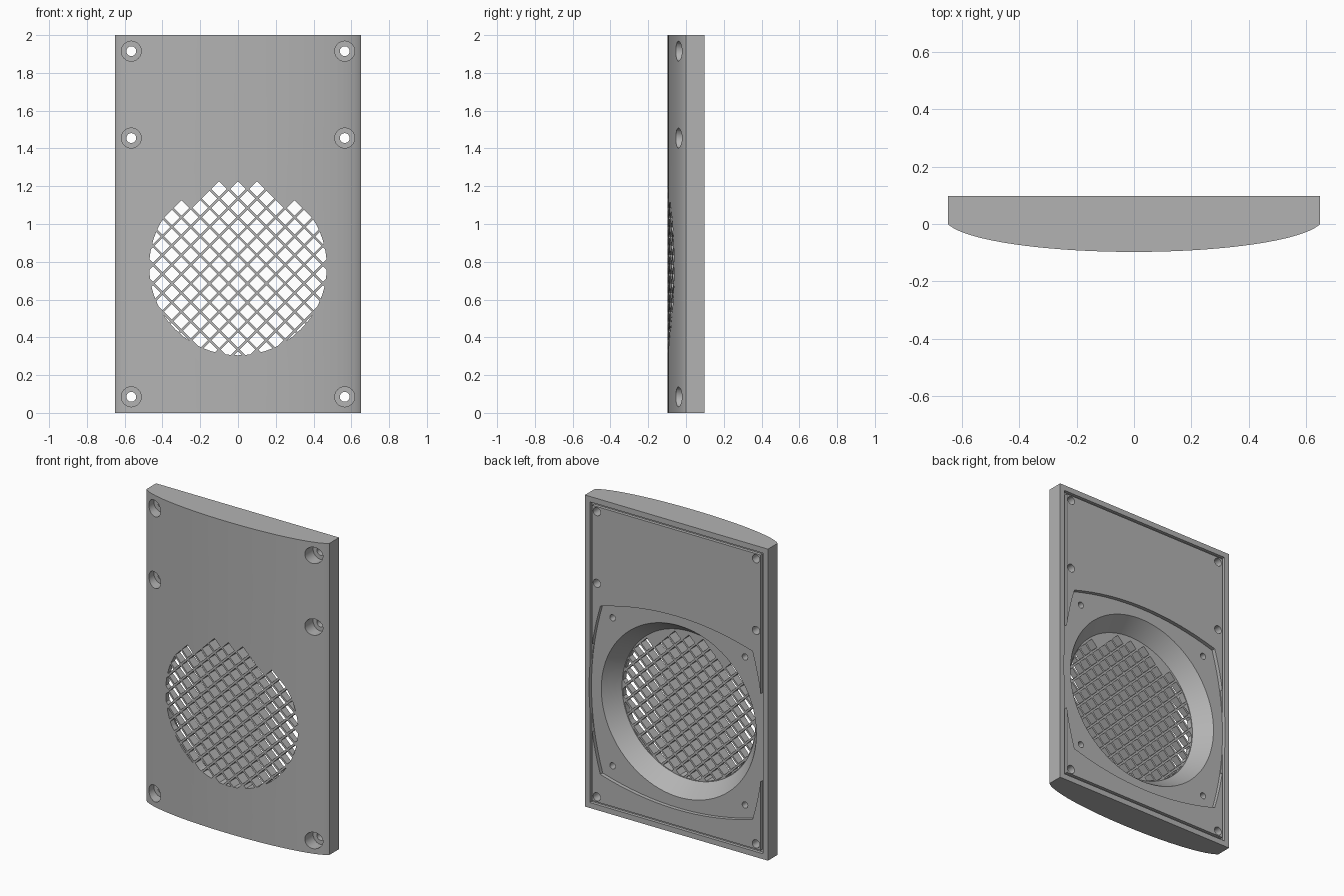
import bpy, bmesh
from math import sin, cos, pi, sqrt
from mathutils import Matrix, Vector

cube = bpy.data.objects.get("Cube")
if cube:
    bpy.data.objects.remove(cube)

HALF_W, HEIGHT, BACK = 0.65, 2.0, 0.0975
CENTRE_Z, GRILLE_R = 0.775, 0.47


def add_object(name, bm):
    bmesh.ops.recalc_face_normals(bm, faces=bm.faces)
    mesh = bpy.data.meshes.new(name)
    bm.to_mesh(mesh)
    bm.free()
    obj = bpy.data.objects.new(name, mesh)
    bpy.context.collection.objects.link(obj)
    return obj


def add_prism(bm, outline, y0, y1):
    """Extrude an (x, z) outline from y0 to y1."""
    face = bm.faces.new([bm.verts.new((x, y0, z)) for x, z in outline])
    new = bmesh.ops.extrude_face_region(bm, geom=[face])["geom"]
    verts = [v for v in new if isinstance(v, bmesh.types.BMVert)]
    bmesh.ops.translate(bm, verts=verts, vec=(0, y1 - y0, 0))


def prism(name, outline, y0, y1):
    bm = bmesh.new()
    add_prism(bm, outline, y0, y1)
    return add_object(name, bm)


def add_cone(bm, x, z, y0, r0, y1, r1, sides=24):
    """Cylinder or cone along y with radius r0 at y0 and r1 at y1."""
    place = Matrix.Translation((x, (y0 + y1) / 2, z)) @ Matrix.Rotation(-pi / 2, 4, "X")
    bmesh.ops.create_cone(bm, cap_ends=True, segments=sides, radius1=r0,
                          radius2=r1, depth=y1 - y0, matrix=place)


def cones(name, rows, sides=24):
    bm = bmesh.new()
    for row in rows:
        add_cone(bm, *row, sides=sides)
    return add_object(name, bm)


def boolean(target, cutter, operation="DIFFERENCE"):
    mod = target.modifiers.new("cut", "BOOLEAN")
    mod.operation, mod.solver, mod.object = operation, "EXACT", cutter
    bpy.context.view_layer.objects.active = target
    bpy.ops.object.modifier_apply(modifier=mod.name)
    bpy.data.objects.remove(cutter)


def rectangle(inset):
    x = HALF_W - inset
    return [(-x, inset), (x, inset), (x, HEIGHT - inset), (-x, HEIGHT - inset)]


# Panel body: flat back, gently bowed front
def bow(x):
    edge = sqrt(1 - (HALF_W / 0.66) ** 2)
    return -BACK * (sqrt(1 - (x / 0.66) ** 2) - edge) / (1 - edge)


STEPS = 40
bm = bmesh.new()
xs = [-HALF_W * cos(pi * i / STEPS) for i in range(STEPS + 1)]
profile = [(x, bow(x)) for x in xs] + [(HALF_W, BACK), (-HALF_W, BACK)]
base = bm.faces.new([bm.verts.new((x, y, 0)) for x, y in profile])
top = bmesh.ops.extrude_face_region(bm, geom=[base])["geom"]
bmesh.ops.translate(bm, verts=[v for v in top if isinstance(v, bmesh.types.BMVert)],
                    vec=(0, 0, HEIGHT))
panel = add_object("speaker_panel", bm)

# Seal groove around the back
groove = prism("groove_cutter", rectangle(0.035), BACK - 0.02, 0.2)
boolean(groove, prism("groove_core", rectangle(0.052), 0, 0.3))
boolean(panel, groove)

# Driver seat: square recess with bowed sides
CORNER, BULGE, SEAT_Y, ARC = 0.54, 0.08, 0.073, 16
outline = []
for side in range(4):
    a = side * pi / 2
    for i in range(ARC):
        t = 2 * i / ARC - 1
        u, v = CORNER + BULGE * (1 - t * t), CORNER * t
        outline.append((u * cos(a) - v * sin(a), CENTRE_Z + u * sin(a) + v * cos(a)))
boolean(panel, prism("seat_cutter", outline, SEAT_Y, 0.2))

# Funnel behind the grille
FLOOR_Y, MOUTH_R = -0.03, 0.55
slope = (MOUTH_R - GRILLE_R) / (SEAT_Y - FLOOR_Y)
funnel = cones("funnel_cutter", [(0, CENTRE_Z, FLOOR_Y, GRILLE_R + 0.005,
               SEAT_Y + 0.01, MOUTH_R + 0.01 * slope)], sides=96)
boolean(panel, funnel)

# Grille: lattice of diamond openings trimmed to a circle
PITCH, DIAMOND = 0.05, 0.041
bm = bmesh.new()
for p in range(-11, 12):
    for q in range(-11, 12):
        x, z = PITCH * (p - q), CENTRE_Z + 0.01 + PITCH * (p + q)
        blank = p + q > 8 or (max(p, q) > 5 and min(p, q) > 0)
        if blank or Vector((x, z - CENTRE_Z)).length > GRILLE_R + 0.03:
            continue
        add_prism(bm, [(x - DIAMOND, z), (x, z - DIAMOND),
                       (x + DIAMOND, z), (x, z + DIAMOND)], -0.2, 0.0)
openings = add_object("grille_cutter", bm)
boolean(openings, cones("grille_limit", [(0, CENTRE_Z, -0.3, GRILLE_R, 0.1, GRILLE_R)],
                        sides=96), "INTERSECT")
boolean(panel, openings)

# Six counterbored screw holes
spots = [(s * 0.565, z) for s in (-1, 1) for z in (0.085, 1.455, 1.915)]
boolean(panel, cones("counterbore_cutter", [(x, z, -0.2, 0.053, 0.03, 0.053) for x, z in spots]))
boolean(panel, cones("screw_cutter", [(x, z, 0.0, 0.026, 0.2, 0.026) for x, z in spots]))

# Four blind driver holes in the seat
boolean(panel, cones("driver_hole_cutter", [(sx * 0.47, CENTRE_Z + sz * 0.475, 0.02, 0.02, 0.2, 0.02)
                     for sx in (-1, 1) for sz in (-1, 1)]))

# Grey plastic
grey = bpy.data.materials.new("grey_plastic")
grey.use_nodes = True
colour = (0.45, 0.45, 0.45, 1)
grey.diffuse_color = colour
grey.node_tree.nodes["Principled BSDF"].inputs["Base Color"].default_value = colour
panel.data.materials.clear()
panel.data.materials.append(grey)
for face in panel.data.polygons:
    face.material_index = 0

bpy.ops.object.select_all(action="DESELECT")
panel.select_set(True)
bpy.context.view_layer.objects.active = panel
bpy.ops.object.shade_smooth_by_angle(angle=pi / 6)
